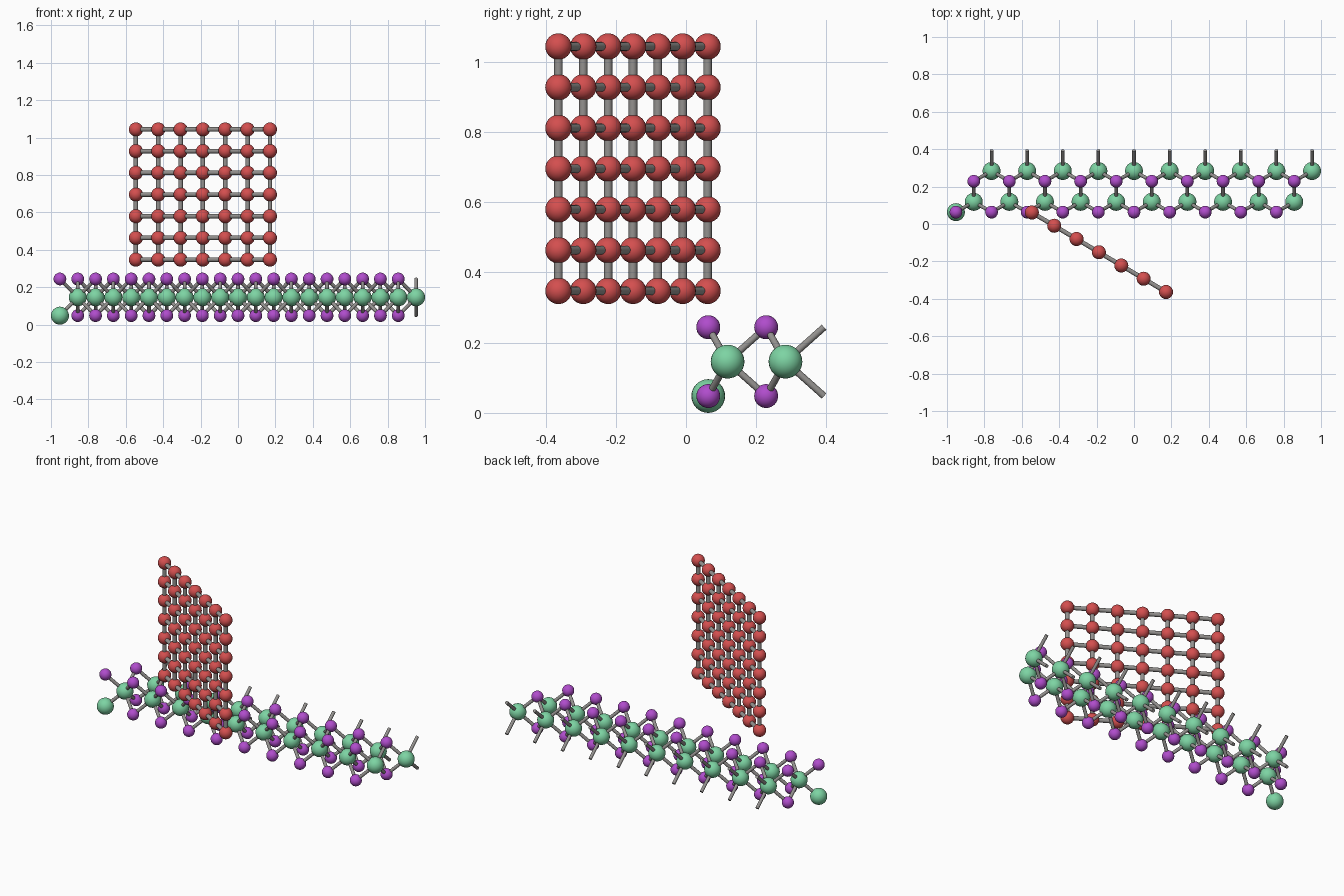
import bpy, bmesh
from mathutils import Vector, Matrix

if "Cube" in bpy.data.objects:
    bpy.data.objects.remove(bpy.data.objects["Cube"])


def material(name, srgb):
    m = bpy.data.materials.new(name)
    lin = [c / 12.92 if c <= 0.04045 else ((c + 0.055) / 1.055) ** 2.4 for c in srgb]
    m.diffuse_color = (*lin, 1)
    m.use_nodes = True
    m.node_tree.nodes["Principled BSDF"].inputs["Base Color"].default_value = m.diffuse_color
    return m


GREEN = material("soft green", (0.49, 0.83, 0.64))
PURPLE = material("purple", (0.69, 0.30, 0.80))
RED = material("red", (0.83, 0.31, 0.31))
GREY = material("bond grey", (0.58, 0.57, 0.56))


def finish(bm, name, mat):
    me = bpy.data.meshes.new(name)
    for f in bm.faces:
        f.smooth = len(f.verts) <= 4      # end caps of bonds stay flat
    bm.to_mesh(me)
    bm.free()
    me.materials.append(mat)
    bpy.context.collection.objects.link(bpy.data.objects.new(name, me))


def spheres(name, points, radius, mat):
    bm = bmesh.new()
    for p in points:
        bmesh.ops.create_uvsphere(bm, u_segments=24, v_segments=16, radius=radius,
                                  matrix=Matrix.Translation(p))
    finish(bm, name, mat)


def rods(name, pairs, radius, mat):
    bm = bmesh.new()
    for a, b in pairs:
        d = b - a
        rot = d.to_track_quat('Z', 'Y').to_matrix().to_4x4()
        bmesh.ops.create_cone(bm, cap_ends=True, segments=14, radius1=radius,
                              radius2=radius, depth=d.length,
                              matrix=Matrix.Translation((a + b) / 2) @ rot)
    finish(bm, name, mat)


# Three-layer ribbon: hexagonal lattice, two rows of large and small atoms
H = 0.0952                       # half lattice step in x
Y0, ROW, OFF = 0.0634, 0.1649, 0.055
Z_LOW, Z_MID, Z_TOP = 0.048, 0.146, 0.244
X0 = -10 * H

large, small, bonds = [], [], []
for row in range(2):
    for k in range(10):
        x = X0 + (2 * k + 1 + row) * H
        m = Vector((x, Y0 + OFF + row * ROW, Z_MID))
        large.append(m)
        for z in (Z_LOW, Z_TOP):
            # small atom to the lower left of each large atom
            s = Vector((x - H, Y0 + row * ROW, z))
            if row == 0 and k == 0 and z == Z_LOW:
                large.append(s)            # the one substituted corner atom
            else:
                small.append(s)
            bonds.append((m, s))
            if k < 9:
                bonds.append((m, s + Vector((2 * H, 0, 0))))
            # bond to the next row; open stubs on the far row
            bonds.append((m, Vector((x, Y0 + (row + 1) * ROW, z))))

spheres("ribbon_large_atoms", large, 0.048, GREEN)
spheres("ribbon_small_atoms", small, 0.034, PURPLE)
rods("ribbon_bonds", bonds, 0.0098, GREY)

# Upright square-grid sheet, turned about z
N = 7
START = Vector((-0.546, 0.0614, 0.3475))
U, V = Vector((0.1195, -0.0708, 0)), Vector((0, 0, 0.116))
grid = [[START + U * i + V * j for j in range(N)] for i in range(N)]
links = []
for i in range(N):
    for j in range(N):
        if i < N - 1:
            links.append((grid[i][j], grid[i + 1][j]))
        if j < N - 1:
            links.append((grid[i][j], grid[i][j + 1]))

spheres("sheet_atoms", [p for col in grid for p in col], 0.0375, RED)
rods("sheet_bonds", links, 0.0122, GREY)
